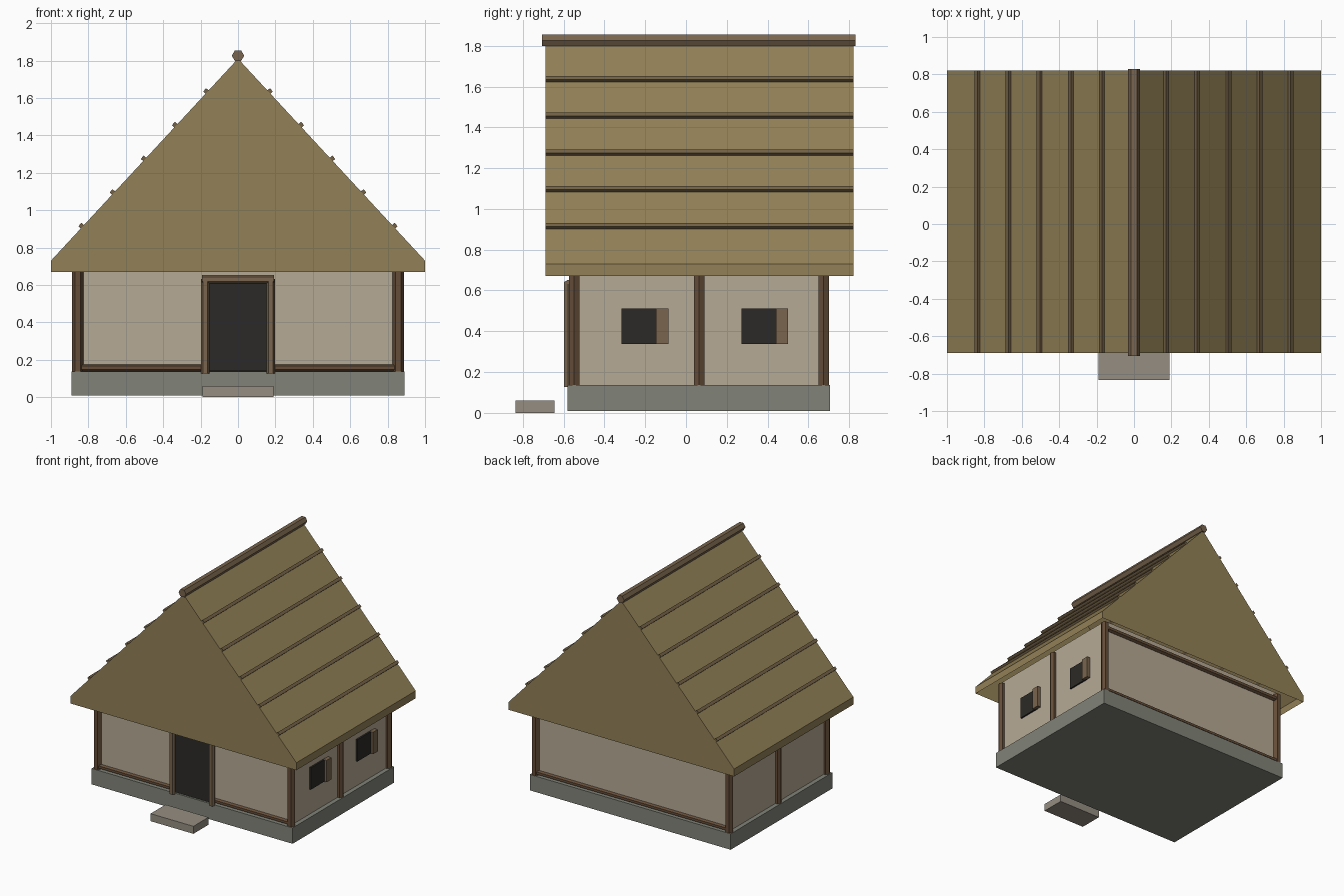
import bpy, bmesh
from math import radians, atan2
from mathutils import Vector

if "Cube" in bpy.data.objects:
    bpy.data.objects.remove(bpy.data.objects["Cube"])


def material(name, rgb):
    m = bpy.data.materials.new(name)
    m.diffuse_color = (*rgb, 1)
    m.use_nodes = True
    m.node_tree.nodes["Principled BSDF"].inputs["Base Color"].default_value = m.diffuse_color
    return m


STONE = material("stone", (0.22, 0.23, 0.19))
STEP = material("step_stone", (0.30, 0.27, 0.22))
PLASTER = material("plaster", (0.47, 0.40, 0.30))
TIMBER = material("timber", (0.13, 0.075, 0.04))
FRAME = material("light_timber", (0.19, 0.13, 0.075))
DARK = material("dark_opening", (0.025, 0.023, 0.02))
THATCH = material("thatch", (0.29, 0.22, 0.095))
BATTEN = material("batten", (0.17, 0.12, 0.06))


def finish(name, bm, mat):
    bmesh.ops.recalc_face_normals(bm, faces=bm.faces)
    me = bpy.data.meshes.new(name)
    bm.to_mesh(me)
    bm.free()
    me.materials.append(mat)
    ob = bpy.data.objects.new(name, me)
    bpy.context.collection.objects.link(ob)
    return ob


def box(name, lo, hi, mat):
    """Axis-aligned box between two corners, origin at its centre."""
    lo, hi = Vector(lo), Vector(hi)
    bm = bmesh.new()
    bmesh.ops.create_cube(bm, size=1)
    bmesh.ops.scale(bm, vec=hi - lo, verts=bm.verts)
    ob = finish(name, bm, mat)
    ob.location = (lo + hi) / 2
    return ob


def log(name, centre, length, radius, axis, mat):
    """Six-sided timber along x, y or z."""
    bm = bmesh.new()
    bmesh.ops.create_cone(bm, cap_ends=True, segments=6, radius1=radius,
                          radius2=radius, depth=length)
    # vertices of the hexagon lie on +-x
    turn = 0 if any(abs(v.co.y) < 1e-4 for v in bm.verts) else 90
    for v in bm.verts:
        if turn:
            v.co.x, v.co.y = -v.co.y, v.co.x
    ob = finish(name, bm, mat)
    ob.location = centre
    ob.rotation_euler = {"x": (0, radians(90), 0), "y": (radians(90), 0, 0),
                         "z": (0, 0, 0)}[axis]
    return ob


# Base, walls and step
box("foundation", (-0.89, -0.58, 0.01), (0.89, 0.705, 0.137), STONE)
box("walls", (-0.855, -0.547, 0.13), (0.855, 0.674, 0.76), PLASTER)
box("door_step", (-0.19, -0.835, 0), (0.19, -0.645, 0.06), STEP)

# Wall posts: corners and side middles
for x in (-0.857, 0.857):
    for y in (-0.548, 0.064, 0.675):
        log("wall_post", (x, y, 0.435), 0.61, 0.03, "z", TIMBER)

# Sill and top beams on the front and back
for y in (-0.55, 0.677):
    log("sill_beam", (0, y, 0.157), 1.7, 0.019, "x", TIMBER)
    log("top_beam", (0, y, 0.70), 1.7, 0.022, "x", TIMBER)

# Door
box("door_opening", (-0.165, -0.57, 0.14), (0.165, -0.53, 0.62), DARK)
for x in (-0.175, 0.175):
    log("door_post", (x, -0.578, 0.38), 0.505, 0.023, "z", FRAME)
log("door_lintel", (0, -0.578, 0.63), 0.385, 0.023, "x", FRAME)

# Windows with half-open shutters on the right wall
for y in (-0.316, 0.272):
    box("window_opening", (0.84, y, 0.337), (0.868, y + 0.195, 0.512), DARK)
    box("window_shutter", (0.858, y + 0.168, 0.337), (0.888, y + 0.229, 0.512), FRAME)

# Thatched roof: gabled, open underneath
Y0, Y1 = -0.69, 0.82
EAVE, APEX = 0.73, 1.81
profile = [(-1, 0.67), (-1, EAVE), (0, APEX), (1, EAVE), (1, 0.67)]
bm = bmesh.new()
front = [bm.verts.new((x, Y0, z)) for x, z in profile]
back = [bm.verts.new((x, Y1, z)) for x, z in profile]
bm.faces.new(front)
bm.faces.new(back[::-1])
for i in range(4):
    bm.faces.new((front[i], back[i], back[i + 1], front[i + 1]))
finish("thatch_roof", bm, THATCH)

# Roof battens, six equal courses per slope
slope = atan2(APEX - EAVE, 1)
for side in (-1, 1):
    for i in range(1, 6):
        t = i / 6
        b = box("roof_batten", (-0.012, Y0, -0.012), (0.012, Y1, 0.012), BATTEN)
        b.location = (side * (t + 0.003), (Y0 + Y1) / 2, APEX - (APEX - EAVE) * t + 0.005)
        b.rotation_euler.y = side * slope

# Ridge pole
log("ridge_pole", (0, 0.0625, 1.826), 1.535, 0.033, "y", FRAME)
